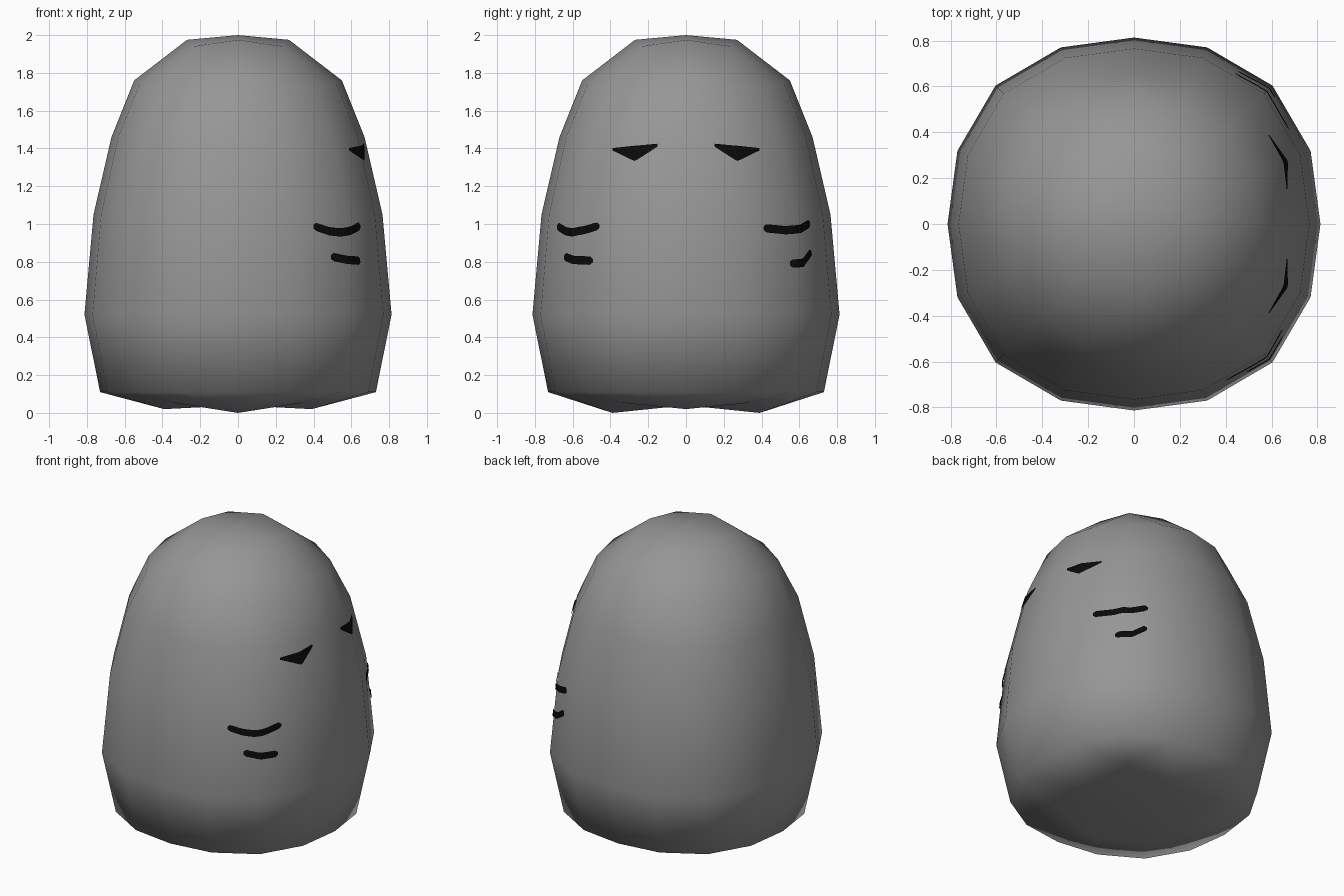
import bpy, bmesh, math
from mathutils import Vector
from mathutils.bvhtree import BVHTree

if "Cube" in bpy.data.objects:
    bpy.data.objects.remove(bpy.data.objects["Cube"])


def material(name, rgb):
    m = bpy.data.materials.new(name)
    m.diffuse_color = (*rgb, 1)
    m.use_nodes = True
    m.node_tree.nodes["Principled BSDF"].inputs["Base Color"].default_value = m.diffuse_color
    return m


GREY = material("warm_grey", (0.31, 0.305, 0.305))
BLACK = material("black", (0.003, 0.003, 0.003))


def add_object(name, bm, mat):
    me = bpy.data.meshes.new(name)
    bm.to_mesh(me)
    me.materials.append(mat)
    for p in me.polygons:
        p.use_smooth = True
    ob = bpy.data.objects.new(name, me)
    bpy.context.collection.objects.link(ob)
    return ob


# Body: a cube cut 4 x 4 x 4, each ring moved onto a rounded profile
LEVELS = [(0.73, 0.11), (0.813, 0.52), (0.765, 1.05), (0.67, 1.46), (0.55, 1.76)]


def ring_angle(i, j, m):
    """Even angles for a point on the square ring of half-size m."""
    a, b = (i, j) if abs(i) >= abs(j) else (j, i)
    t = math.radians(45) * abs(b) / m
    big, small = math.cos(t) * (1 if a > 0 else -1), math.sin(t) * (1 if b > 0 else -1)
    return (big, small) if abs(i) >= abs(j) else (small, big)


def body_point(co):
    i, j, k = (round(c) for c in co)
    m = max(abs(i), abs(j))
    if m == 0:
        return Vector((0, 0, 2.0 if k > 0 else 0.04))
    cx, cy = ring_angle(i, j, m)
    corner = (2 * cx * cy) ** 2
    if m == 1:
        if k > 0:
            r, z = 0.27 * (1 + 0.25 * corner), 1.975 - 0.035 * corner
        else:
            r, z = 0.39 * (1 + 0.25 * corner), 0.0 + 0.02 * abs(cx) + 0.04 * corner
    else:
        r, z = LEVELS[k + 2]
        r *= 1 + 0.05 * corner
        if k == 2:
            z -= 0.04 * corner
    return Vector((r * cx, r * cy, z))


bm = bmesh.new()
bmesh.ops.create_cube(bm, size=4)
bmesh.ops.subdivide_edges(bm, edges=bm.edges[:], cuts=3, use_grid_fill=True)
for v in bm.verts:
    v.co = body_point(v.co)
bmesh.ops.recalc_face_normals(bm, faces=bm.faces[:])
bmesh.ops.triangulate(bm, faces=bm.faces[:])
tree = BVHTree.FromBMesh(bm)
add_object("body", bm, GREY)
bm.free()


# Face marks: thin patches draped over the body; columns are (angle, low z, high z)
def lerp_columns(cols, t):
    a = cols[0][0] + t * (cols[-1][0] - cols[0][0])
    for p, q in zip(cols, cols[1:]):
        if a <= q[0] + 1e-6:
            f = (a - p[0]) / (q[0] - p[0])
            return [p[n] + f * (q[n] - p[n]) for n in range(3)]


def on_body(angle, z, lift=0.008):
    a = math.radians(angle)
    out = Vector((math.cos(a), math.sin(a), 0))
    hit, normal, _, _ = tree.ray_cast(out * 3 + Vector((0, 0, z)), -out)
    return hit + out * lift


def draped_patch(name, cols, steps=24, rows=4):
    bm = bmesh.new()
    grid = []
    for s in range(steps + 1):
        a, lo, hi = lerp_columns(cols, s / steps)
        grid.append([bm.verts.new(on_body(a, lo + (hi - lo) * r / rows)) for r in range(rows + 1)])
    for c, d in zip(grid, grid[1:]):
        for r in range(rows):
            bm.faces.new((c[r], d[r], d[r + 1], c[r + 1]))
    add_object(name, bm, BLACK)
    bm.free()


def stroke(name, path, half=0.022):
    """A line of even width with short rounded ends."""
    (a0, z0), (a1, z1) = path[0], path[-1]
    cols = [(a0 - 1.2, z0 - half * 0.4, z0 + half * 0.4)]
    cols += [(a, z - half, z + half) for a, z in path]
    cols += [(a1 + 1.2, z1 - half * 0.4, z1 + half * 0.4)]
    draped_patch(name, cols)


# Eyes: mirrored triangles
eye = [(12.8, 1.41, 1.425), (22.0, 1.333, 1.415), (33.5, 1.39, 1.402)]
draped_patch("eye_right", eye)
draped_patch("eye_left", [(-a, lo, hi) for a, lo, hi in reversed(eye)])

# Whiskers: two on each cheek
stroke("whisker_upper_left", [(-58.5, 0.985), (-53, 0.962), (-48, 0.955), (-42, 0.967), (-36.5, 0.987)])
stroke("whisker_lower_left", [(-51.5, 0.825), (-46, 0.81), (-38.5, 0.806)])
stroke("whisker_upper_right", [(32.5, 0.977), (41, 0.967), (49, 0.975), (55, 1.0)])
stroke("whisker_lower_right", [(43, 0.79), (49, 0.795), (54.5, 0.845)])
